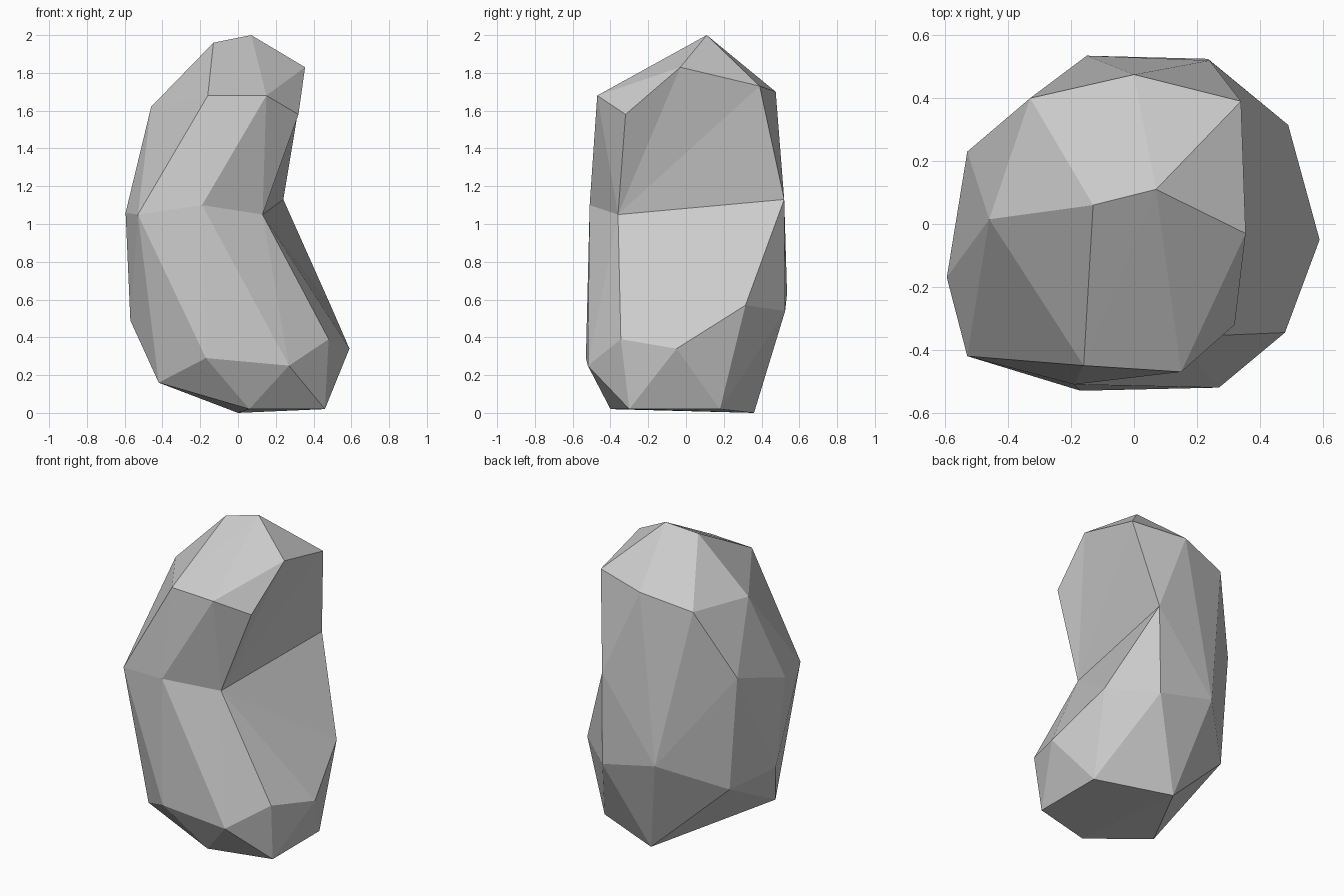
import bpy, bmesh

if "Cube" in bpy.data.objects:
    bpy.data.objects.remove(bpy.data.objects["Cube"])

bm = bmesh.new()
cache = {}


def vert(p):
    if p not in cache:
        cache[p] = bm.verts.new(p)
    return cache[p]


def face(*points):
    unique = list(dict.fromkeys(points))
    if len(unique) > 2:
        bm.faces.new([vert(p) for p in unique])


def stitch(a, b, steps):
    """Zip two closed rings into facets; each step advances along ring a or b."""
    i = j = 0
    for s in steps:
        p, q = a[i % len(a)], b[j % len(b)]
        if s == "a":
            i += 1
            face(p, a[i % len(a)], q)
        else:
            j += 1
            face(p, b[j % len(b)], q)


# points shared by neighbouring rings
notch = (0.13, -0.36, 1.05)
brow = (0.32, -0.32, 1.58)
foot_back = (0.0, 0.36, 0.0)
foot_left = (-0.42, -0.32, 0.16)

# cross-section rings from top to bottom, counter-clockwise
crown = [(0.07, 0.11, 2.0), (-0.13, 0.06, 1.96)]
shoulder = [(0.355, -0.03, 1.83), (0.34, 0.39, 1.73), (0.0, 0.475, 1.70),
            (-0.33, 0.40, 1.63), (-0.46, 0.015, 1.62),
            (-0.16, -0.45, 1.68), (0.15, -0.47, 1.68)]
waist = [notch, (0.24, 0.52, 1.13), (-0.15, 0.535, 0.63),
         (-0.53, 0.23, 1.19), (-0.595, -0.17, 1.06),
         (-0.53, -0.42, 1.05), (-0.19, -0.51, 1.10)]
hip = [(0.48, -0.345, 0.39), (0.59, -0.05, 0.34), (0.49, 0.315, 0.57),
       (0.235, 0.525, 0.54), foot_back, (-0.475, 0.23, 0.45),
       (-0.57, -0.107, 0.49), foot_left, (-0.17, -0.53, 0.29),
       (0.27, -0.52, 0.25)]
base = [(0.46, -0.30, 0.02), (0.46, 0.18, 0.02), foot_back,
        foot_left, (0.06, -0.40, 0.02)]

# facets between the rings
stitch(crown, shoulder, "bbabbbabb")
stitch(shoulder, [brow] + waist + [notch], "babababab" "babab" "ba")
stitch(waist, hip, "bbababbabaabbabab")
stitch(hip, base, "abaabaabaaababa")

# underside
face(base[0], base[1], base[2], base[4])
face(base[2], base[3], base[4])

bmesh.ops.recalc_face_normals(bm, faces=bm.faces)
mesh = bpy.data.meshes.new("rock")
bm.to_mesh(mesh)
bm.free()
rock = bpy.data.objects.new("rock", mesh)
bpy.context.collection.objects.link(rock)
